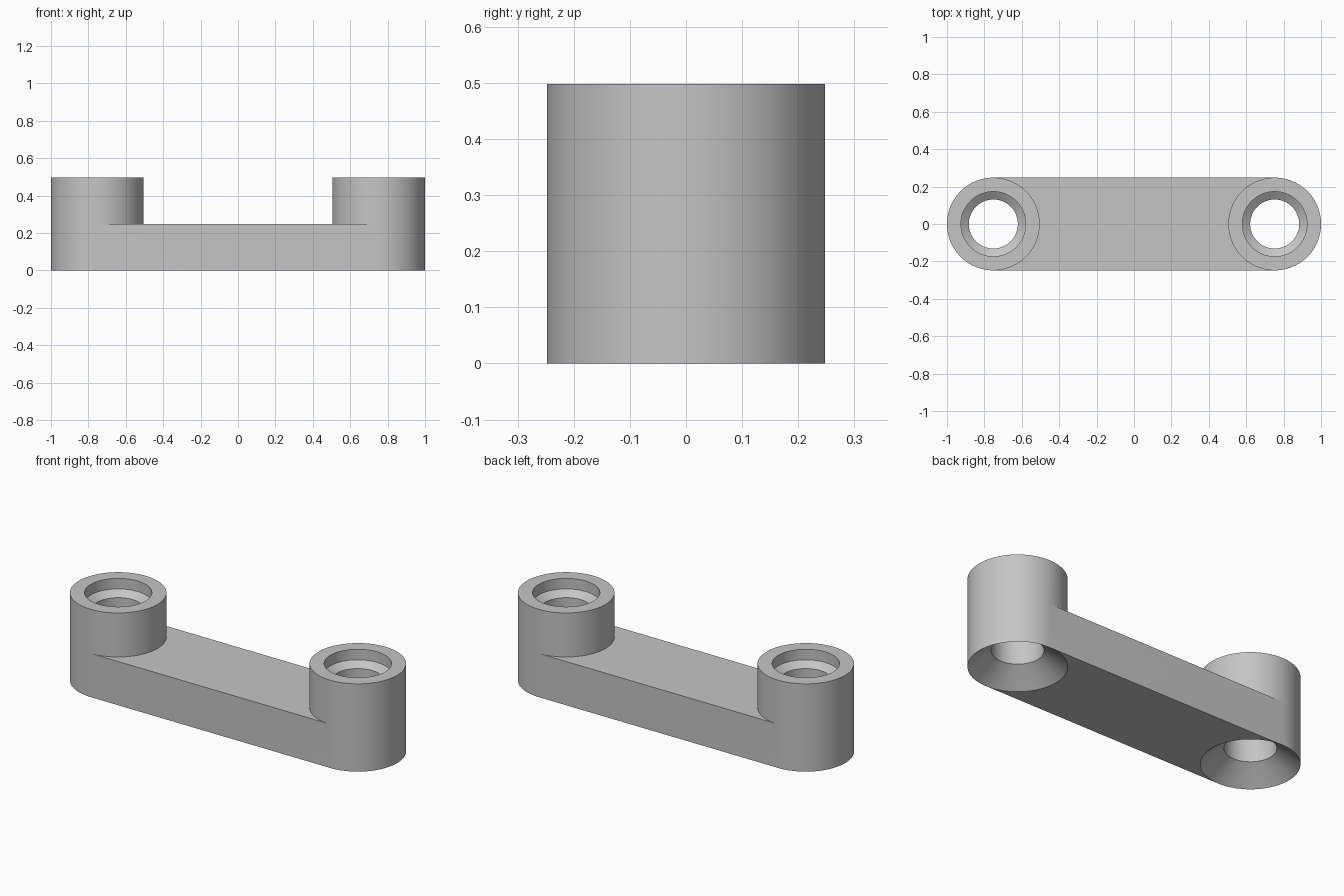
import bpy, bmesh
from math import pi, cos, sin, radians

cube = bpy.data.objects.get("Cube")
if cube:
    bpy.data.objects.remove(cube, do_unlink=True)

SEG = 96
R, RIM, BORE = 0.248, 0.173, 0.131       # boss, counterbore and bore radii
HEIGHT, ARM = 0.498, 0.248               # boss top and arm top
STEP, SEAT = 0.06, 0.09                  # counterbore depth, end of tapered seat
CENTRE = 1 - R

grey = bpy.data.materials.new("plain grey")
grey.use_nodes = True
colour = (0.56, 0.56, 0.56, 1)
grey.diffuse_color = colour
grey.node_tree.nodes["Principled BSDF"].inputs["Base Color"].default_value = colour

# Boss cross-section: outer wall, top rim, stepped bore
PROFILE = [(R, 0), (R, ARM), (R, HEIGHT), (RIM, HEIGHT), (RIM, HEIGHT - STEP),
           (BORE, HEIGHT - SEAT), (BORE, SEAT), (RIM, STEP)]

bm = bmesh.new()


def boss(side):
    """Lathe one boss, open where the arm joins it; angle 0 points at the arm."""
    rings = []
    for i in range(SEG):
        a = 2 * pi * i / SEG
        rings.append([bm.verts.new((side * (CENTRE - r * cos(a)), r * sin(a), z))
                      for r, z in PROFILE])
    count = len(PROFILE)
    for i in range(SEG):
        j = (i + 1) % SEG
        faces_arm = i < SEG // 4 or i >= 3 * SEG // 4
        for k in range(count):
            if k == 0 and faces_arm:
                continue
            n = (k + 1) % count
            bm.faces.new((rings[i][k], rings[j][k], rings[j][n], rings[i][n]))
    return rings


left, right = boss(1), boss(-1)

# Arm: strips joining the two bosses, underneath and on top
for i in range(-SEG // 4, SEG // 4):
    for level in (0, 1):
        bm.faces.new((left[i][level], left[i + 1][level],
                      right[i + 1][level], right[i][level]))

# Arm: flat front and back sides
for i in (-SEG // 4, SEG // 4):
    bm.faces.new((left[i][0], left[i][1], right[i][1], right[i][0]))

bmesh.ops.recalc_face_normals(bm, faces=bm.faces[:])
mesh = bpy.data.meshes.new("link_arm")
bm.to_mesh(mesh)
bm.free()
mesh.materials.append(grey)

link = bpy.data.objects.new("link_arm", mesh)
bpy.context.collection.objects.link(link)
bpy.ops.object.select_all(action='DESELECT')
link.select_set(True)
bpy.context.view_layer.objects.active = link
bpy.ops.object.shade_smooth_by_angle(angle=radians(30))
